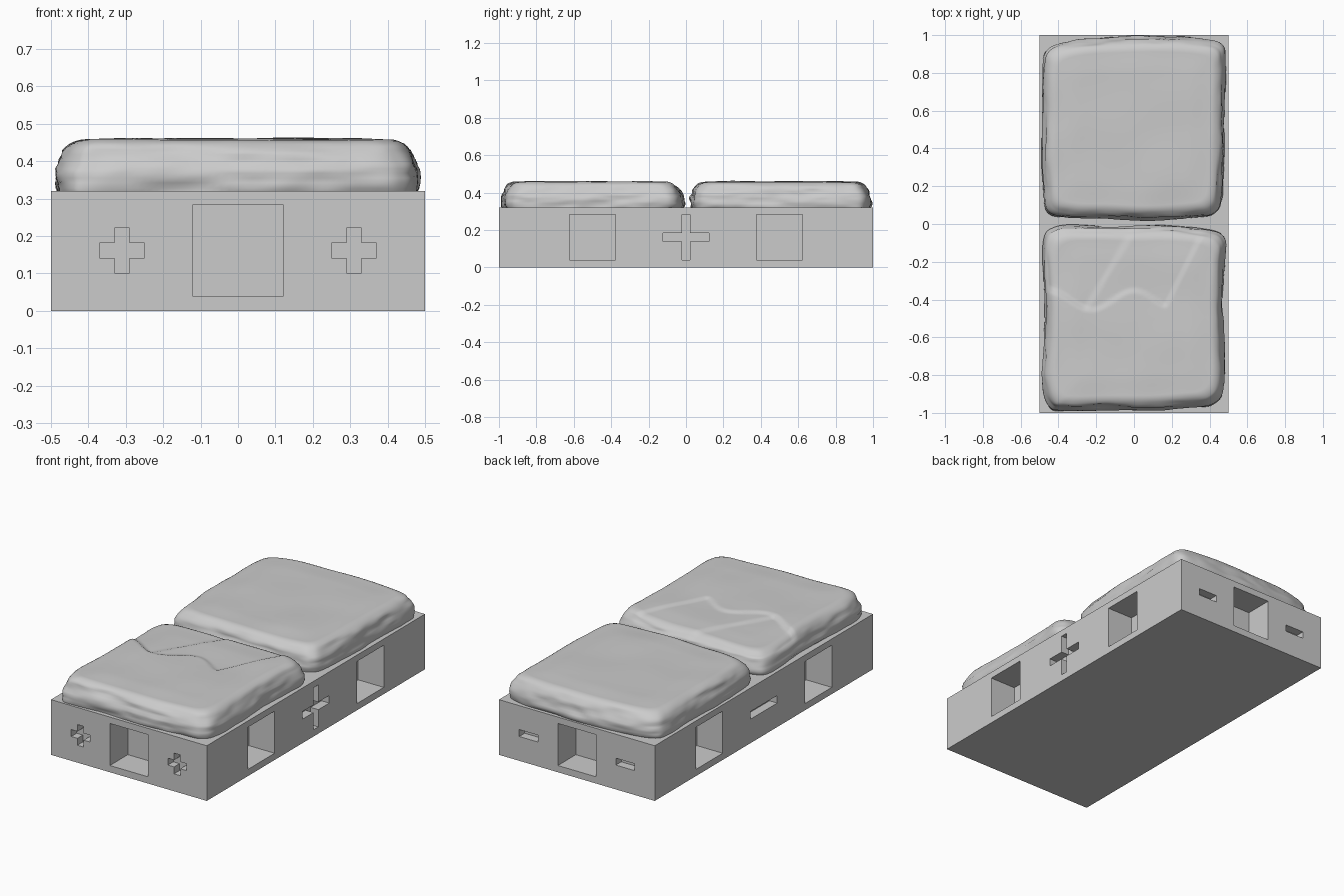
import bpy, bmesh, math
from mathutils import Matrix, Vector, noise

if "Cube" in bpy.data.objects:
    bpy.data.objects.remove(bpy.data.objects["Cube"])

grey = bpy.data.materials.new("stone_grey")
grey.diffuse_color = (0.6, 0.6, 0.6, 1)
grey.use_nodes = True
grey.node_tree.nodes["Principled BSDF"].inputs["Base Color"].default_value = grey.diffuse_color


def make(name, bm):
    bmesh.ops.recalc_face_normals(bm, faces=bm.faces)
    me = bpy.data.meshes.new(name)
    bm.to_mesh(me)
    bm.free()
    me.materials.append(grey)
    ob = bpy.data.objects.new(name, me)
    bpy.context.collection.objects.link(ob)
    return ob


def smooth(t):
    t = min(1, max(0, t))
    return t * t * (3 - 2 * t)


# --- base block with pockets and plus / minus recesses ---
bm = bmesh.new()
bmesh.ops.create_cube(bm, size=1, matrix=Matrix.Translation((0, 0, 0.16)) @ Matrix.Diagonal((1, 2, 0.32, 1)))
base = make("base_block", bm)


def rect(w, h):
    return [(-w, -h), (w, -h), (w, h), (-w, h)]


def plus(a, t):
    return [(-t, -a), (t, -a), (t, -t), (a, -t), (a, t), (t, t),
            (t, a), (-t, a), (-t, t), (-a, t), (-a, -t), (-t, -t)]


def recess(bm, side, u, profile, depth):
    half = 1 if side % 2 == 0 else 0.5
    m = Matrix.Rotation(side * math.pi / 2, 4, 'Z') @ Matrix.Translation((u, -half, 0.161))
    a = [bm.verts.new(m @ Vector((x, -0.02, z))) for x, z in profile]
    b = [bm.verts.new(m @ Vector((x, depth, z))) for x, z in profile]
    n = len(a)
    bm.faces.new(a)
    bm.faces.new(b[::-1])
    for i in range(n):
        bm.faces.new((a[i], b[i], b[(i + 1) % n], a[(i + 1) % n]))


bm = bmesh.new()
pocket = rect(0.122, 0.122)
for side in range(4):                      # 0 front, 1 right, 2 back, 3 left
    plus_side = side < 2
    if side % 2 == 0:
        recess(bm, side, 0, pocket, 0.165)
        for u in (-0.31, 0.31):
            recess(bm, side, u, plus(0.06, 0.02) if plus_side else rect(0.06, 0.02), 0.05)
    else:
        for u in (-0.5, 0.5):
            recess(bm, side, u, pocket, 0.165)
        recess(bm, side, 0, plus(0.122, 0.022) if plus_side else rect(0.122, 0.022), 0.05)
cutter = make("recess_cutter", bm)
cutter.hide_render = True
mod = base.modifiers.new("recesses", 'BOOLEAN')
mod.operation = 'DIFFERENCE'
mod.solver = 'EXACT'
mod.object = cutter
dg = bpy.context.evaluated_depsgraph_get()
cut = bpy.data.meshes.new_from_object(base.evaluated_get(dg))
base.modifiers.clear()
base.data = cut
bpy.data.objects.remove(cutter)


# --- weathered paving stones ---
def outline(points, steps=12):
    """closed smooth curve through the points"""
    p = [Vector(q) for q in points]
    n, out = len(p), []
    for i in range(n):
        a, b, c, d = p[i - 1], p[i], p[(i + 1) % n], p[(i + 2) % n]
        for k in range(steps):
            t = k / steps
            out.append(0.5 * (2 * b + (c - a) * t + (2 * a - 5 * b + 4 * c - d) * t * t
                              + (3 * b - a - 3 * c + d) * t ** 3))
    return out


def stone(name, points, centre, dip, seed):
    rim = outline(points)
    c = Vector(centre)
    n = len(rim)
    # (scale of outline, height): side wall, rounded shoulder, then top
    prof = [(0.985, 0.315), (0.993, 0.328), (1.0, 0.342), (1.0, 0.355), (0.995, 0.368), (0.99, 0.38),
            (0.98, 0.393), (0.972, 0.405), (0.962, 0.417), (0.95, 0.428), (0.935, 0.438),
            (0.915, 0.446), (0.89, 0.452), (0.86, 0.456)]
    prof += [(0.86 * (1 - k / 40), 0.456 + 0.004 * smooth(k / 12)) for k in range(1, 40)]
    bm = bmesh.new()
    rings = []
    for s, z in prof:
        ring = []
        side = smooth((0.455 - z) / 0.03)
        for q in rim:
            d = q - c
            p = c + d * s
            # layered roughness on the sides, gentle waves on the top
            r = noise.noise(Vector((p.x * 4 + seed, p.y * 4, z * 28)))
            r += 0.5 * noise.noise(Vector((p.x * 11, p.y * 11 + seed, z * 50)))
            p = p + d.normalized() * (0.012 * r * side)
            p.x = min(0.5, max(-0.5, p.x))
            p.y = min(0.998, max(-0.998, p.y))
            wave = 0.005 * noise.noise(Vector((p.x * 4, p.y * 4, seed)))
            top = smooth((z - 0.4) / 0.04)
            ring.append(bm.verts.new((p.x, p.y, z + (wave - dip(p.x, p.y)) * top)))
        rings.append(ring)
    for a, b in zip(rings, rings[1:]):
        for i in range(n):
            j = (i + 1) % n
            bm.faces.new((a[i], a[j], b[j], b[i]))
    tip = bm.verts.new((c.x, c.y, sum(v.co.z for v in rings[-1]) / n))
    for i in range(n):
        bm.faces.new((rings[-1][i], rings[-1][(i + 1) % n], tip))
    for f in bm.faces:
        f.smooth = True
    return make(name, bm)


def chipped(x, y):
    """two overlapping lowered flakes at the back left of the front stone"""
    back = smooth((y + 0.42 - 0.05 * math.cos(x * 14)) / 0.035)
    left = smooth((-0.2 + (y + 0.36) * 0.6 - x) / 0.035 + 0.5)
    mid = smooth((0.2 + (y + 0.37) * 0.5 - x) / 0.035 + 0.5)
    return back * (0.009 * mid + 0.008 * left)


rear = [(-.46, .07), (-.36, .035), (-.15, .03), (.1, .02), (.33, .035), (.43, .06), (.465, .15),
        (.475, .4), (.48, .65), (.485, .85), (.47, .95), (.36, .98), (.15, .99), (-.1, .985),
        (-.32, .97), (-.45, .93), (-.485, .84), (-.485, .6), (-.49, .38), (-.48, .2)]
front = [(-.45, -.97), (-.37, -.99), (-.15, -.985), (.1, -.985), (.3, -.97), (.43, -.95), (.48, -.86),
         (.475, -.6), (.47, -.4), (.48, -.2), (.48, -.08), (.40, -.03), (.2, -.012), (0, -.015),
         (-.25, -.008), (-.42, -.02), (-.48, -.1), (-.475, -.35), (-.475, -.6), (-.485, -.85)]
stone("rear_paving_stone", rear, (0, 0.505), lambda x, y: 0.0, 3.7)
stone("front_paving_stone", front, (0, -0.5), chipped, 9.2)
